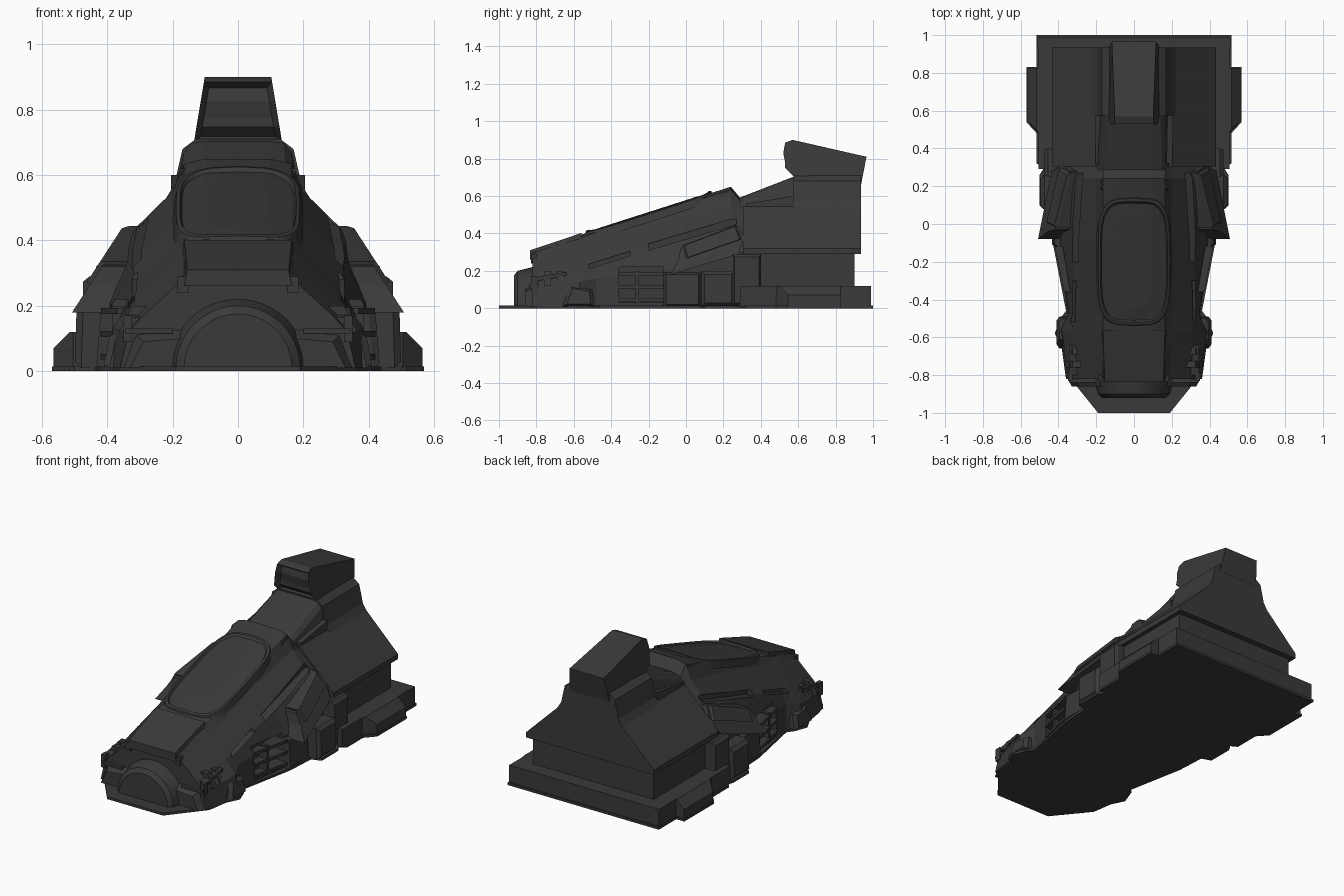
import bpy, bmesh, math
from mathutils import Vector

cube = bpy.data.objects.get("Cube")
if cube:
    bpy.data.objects.remove(cube, do_unlink=True)

grey = bpy.data.materials.new("charcoal grey")
grey.use_nodes = True
grey.diffuse_color = (0.042, 0.042, 0.042, 1)
grey.node_tree.nodes["Principled BSDF"].inputs["Base Color"].default_value = grey.diffuse_color


def finish(name, bm):
    bmesh.ops.recalc_face_normals(bm, faces=bm.faces)
    me = bpy.data.meshes.new(name)
    bm.to_mesh(me)
    bm.free()
    me.materials.append(grey)
    ob = bpy.data.objects.new(name, me)
    bpy.context.collection.objects.link(ob)
    return ob


def loft(name, axis, sections, warp=None, edit=None):
    """Skin rings along an axis; y and z rings are mirrored halves, x lofts get a mirrored twin."""
    bm = bmesh.new()
    rings = []
    for t, pts in sections:
        ring = list(pts)
        if axis != "x":
            ring += [(-a, b) for a, b in reversed(pts) if abs(a) > 1e-5]
        co = {"x": lambda a, b: (t, a, b), "y": lambda a, b: (a, t, b), "z": lambda a, b: (a, b, t)}[axis]
        rings.append([bm.verts.new(co(a, b)) for a, b in ring])
    n = len(rings[0])
    for r, q in zip(rings, rings[1:]):
        for i in range(n):
            bm.faces.new((r[i], r[(i + 1) % n], q[(i + 1) % n], q[i]))
    bm.faces.new(rings[0])
    bm.faces.new(rings[-1])
    if warp:
        for v in bm.verts:
            v.co = warp(v.co)
    bmesh.ops.recalc_face_normals(bm, faces=bm.faces)
    if edit:
        edit(bm)
    ob = finish(name, bm)
    if axis == "x":
        ob.modifiers.new("Mirror", "MIRROR")
    return ob


def rect(y0, y1, z0, z1, rise=0):
    return [(y0, z0), (y1, z0 + rise), (y1, z1 + rise), (y0, z1)]


def side_block(name, pts, x0, x1, lean=0, zref=0, taper=0):
    """Paired flank block: yz outline, outer face shrunk by taper and leaning inward with height."""
    cy = sum(p[0] for p in pts) / len(pts)
    cz = sum(p[1] for p in pts) / len(pts)
    outer = [(cy + (a - cy) * (1 - taper), cz + (b - cz) * (1 - taper)) for a, b in pts]
    rings = [(x0, pts), (x1, pts)]
    if taper:
        rings = [(x0, pts), (x1 - 0.02, pts), (x1, outer)]
    return loft(name, "x", rings, lambda c: Vector((c.x - lean * (c.z - zref), c.y, c.z)))


# Ground plate
loft("ground_plate", "z", [(z, [
    (0.19, -1), (0.36, -0.79), (0.38, -0.66), (0.42, -0.58), (0.39, -0.5), (0.36, -0.46),
    (0.43, -0.1), (0.44, 0.08), (0.5, 0.1), (0.5, 0.26), (0.475, 0.3), (0.515, 0.32),
    (0.515, 0.48), (0.57, 0.54), (0.57, 0.83), (0.515, 0.83), (0.515, 1)]) for z in (0, 0.015)])

# Rear plinth and its side pods
loft("rear_plinth", "z", [(z, [(0.505, 0.29), (0.51, 0.99)]) for z in (0.01, 0.12)])
pod = [(0.5, 0.475), (0.565, 0.545), (0.565, 0.825), (0.5, 0.825)]
loft("plinth_pods", "z", [(0.01, pod), (0.07, pod),
                          (0.12, [(0.5, 0.475), (0.515, 0.5), (0.515, 0.825), (0.5, 0.825)])])

# Engine house walls and pitched roof
loft("engine_house", "z", [(z, [(0.41, 0.28), (0.41, 0.9)]) for z in (0.1, 0.3)])
roof = [(0.205, 0.545), (0.435, 0.32), (0.435, 0.29)]
loft("pitched_roof", "y", [(0.305, roof), (0.935, roof)])

# Ramp and shoulders rising to the tower
loft("roof_ramp", "y", [(0.27, [(0.1, 0.585), (0.15, 0.575), (0.17, 0.56), (0.2, 0.53)]),
                        (0.58, [(0.1, 0.705), (0.14, 0.7), (0.165, 0.67), (0.19, 0.53)])])
loft("tower_shoulders", "y", [(y, [(0.13, 0.71), (0.17, 0.68), (0.195, 0.57), (0.22, 0.53)])
                              for y in (0.575, 0.935)])
side_block("ramp_rails", [(0.32, 0.54), (0.575, 0.54), (0.575, 0.6), (0.32, 0.56)], 0.17, 0.205)


# Tower with recessed front opening
def tower_opening(bm):
    front = [f for f in bm.faces if f.normal.y < -0.55 and f.calc_center_median().z > 0.7]
    bmesh.ops.inset_region(bm, faces=front, thickness=0.018, use_even_offset=True)
    bmesh.ops.translate(bm, verts=list({v for f in front for v in f.verts}), vec=(0, 0.03, 0))


side = [(0.575, 0.705), (0.53, 0.75), (0.53, 0.78), (0.52, 0.83), (0.53, 0.885), (0.57, 0.9),
        (0.965, 0.81), (0.936, 0.66), (0.575, 0.66)]
tower = loft("tower", "x", [(-1, side), (1, side)],
             lambda c: Vector((c.x * (0.135 - max(c.z - 0.7, 0) * 0.165), c.y, c.z)), tower_opening)
tower.modifiers.clear()


# Wedge fuselage
def hull(y, *lower, top=None):
    t = top or 0.573 + 0.32 * y
    return (y, [(0.1, t), (0.165, t - 0.015), *lower])


fuselage = loft("fuselage", "y", [
    hull(-0.82, (0.18, 0.27), (0.29, 0.17), (0.335, 0.12), (0.36, 0.01)),
    hull(-0.64, (0.2, 0.32), (0.31, 0.2), (0.37, 0.13), (0.385, 0.01)),
    hull(-0.57, (0.2, 0.34), (0.315, 0.22), (0.38, 0.14), (0.41, 0.01)),
    hull(-0.48, (0.2, 0.36), (0.32, 0.24), (0.345, 0.16), (0.35, 0.01)),
    hull(-0.1, (0.2, 0.47), (0.32, 0.35), (0.39, 0.2), (0.4, 0.01)),
    hull(0.24, (0.2, 0.55), (0.33, 0.42), (0.4, 0.3), (0.41, 0.01)),
    hull(0.31, (0.2, 0.53), (0.33, 0.41), (0.4, 0.3), (0.41, 0.01), top=0.565)])


# Slots cut into the fuselage sides
def cut(name, pts, x0, x1):
    cutter = side_block(name, pts, x0, x1)
    cutter.hide_render = True
    bpy.context.view_layer.objects.active = cutter
    bpy.ops.object.modifier_apply(modifier="Mirror")
    mod = fuselage.modifiers.new(name, "BOOLEAN")
    mod.object = cutter
    mod.solver = "EXACT"
    bpy.context.view_layer.objects.active = fuselage
    bpy.ops.object.modifier_apply(modifier=name)
    bpy.data.objects.remove(cutter, do_unlink=True)


cut("front_slot_cutter", rect(-0.52, -0.3, 0.21, 0.235, 0.07), 0.29, 0.5)
cut("long_slot_cutter", rect(-0.2, 0.27, 0.31, 0.345, 0.14), 0.27, 0.5)
cut("bay_cutter", rect(-0.36, -0.12, 0.03, 0.22), 0.33, 0.5)

# Canopy: raised rounded frame with a sunken pane
def outline(w, h):
    pts = []
    for i in range(17):
        a = math.pi * i / 16
        s, c = math.sin(a), math.cos(a)
        pts.append((w * abs(s) ** 0.5 if 0 < i < 16 else 0, -0.2 - h * math.copysign(abs(c) ** 0.5, c)))
    return pts


loft("canopy", "z", [(-0.03, outline(0.2, 0.345)), (0.012, outline(0.19, 0.335)),
                     (0.014, outline(0.178, 0.32)), (0.002, outline(0.172, 0.31)),
                     (0.006, outline(0.09, 0.24))],
     lambda c: Vector((c.x, c.y, c.z + 0.573 + 0.32 * c.y - 0.5 * c.x * c.x)))
side_block("canopy_lugs", [(0.17, 0.58), (0.23, 0.58), (0.235, 0.625), (0.19, 0.62)], 0.13, 0.175)

# Nose top plate
loft("nose_plate", "y", [(-0.835, [(0.155, 0.31), (0.165, 0.26)]),
                         (-0.56, [(0.165, 0.402), (0.18, 0.32)])])


# Rounded nose intake
def arch(r):
    return [(r * math.sin(math.pi * i / 24), 0.01 + r * math.cos(math.pi * i / 24)) for i in range(13)]


nose = loft("nose_dome", "y", [(-0.92, arch(0.165)), (-0.9, arch(0.19)), (-0.8, arch(0.215))])
for p in nose.data.polygons:
    p.use_smooth = len(p.vertices) == 4
nose.data.set_sharp_from_angle(angle=math.radians(25))

# Cheeks beside the nose, with ledges and small fittings
loft("nose_cheeks", "y", [(-0.86, [(0.17, 0.1), (0.29, 0.09), (0.33, 0.01)]),
                          (-0.8, [(0.2, 0.14), (0.32, 0.12), (0.36, 0.01)])])
side_block("cheek_ledges", rect(-0.84, -0.79, 0.115, 0.13), 0.2, 0.345)
side_block("corner_fins", rect(-0.83, -0.79, 0.09, 0.17), 0.325, 0.35)
side_block("upper_fittings", rect(-0.83, -0.8, 0.24, 0.29), 0.15, 0.185)
for i, y in enumerate((-0.76, -0.69)):
    side_block(f"cheek_fitting_{i + 1}", rect(y, y + 0.035, 0.12, 0.2), 0.27, 0.35, 0.5, 0.15)
side_block("cheek_bars", rect(-0.8, -0.64, 0.145, 0.165, 0.03), 0.28, 0.345)
side_block("lower_flares", [(-0.66, 0.01), (-0.49, 0.01), (-0.5, 0.1), (-0.62, 0.12)],
           0.33, 0.415, 0.2, 0, 0.25)

# Slatted side bays
for i, z in enumerate((0.035, 0.105, 0.175)):
    loft(f"bay_slats_{i + 1}", "z", [(h, [(0.37, -0.36), (0.42, -0.12)]) for h in (z, z + 0.018)])
side_block("bay_posts", rect(-0.27, -0.25, 0.02, 0.2), 0.33, 0.385)

# Flank panels over the side boxes
side_block("flank_panels", [(-0.08, 0.18), (0.28, 0.29), (0.31, 0.38), (0.28, 0.44), (-0.03, 0.32), (-0.04, 0.26)],
           0.32, 0.43, 0.65, 0.3)
side_block("flank_covers", [(0, 0.265), (0.3, 0.37), (0.27, 0.445), (-0.02, 0.335)],
           0.35, 0.445, 0.65, 0.3, 0.08)

# Side boxes stepping back toward the plinth
side_block("front_side_boxes", rect(-0.12, 0.08, 0.01, 0.19), 0.35, 0.435, 0.08, 0, 0.12)
side_block("middle_side_boxes", rect(0.08, 0.26, 0.01, 0.2), 0.35, 0.5, 0.03, 0, 0.2)
side_block("rear_side_boxes", rect(0.25, 0.4, 0.01, 0.29), 0.35, 0.475, 0, 0, 0.12)
